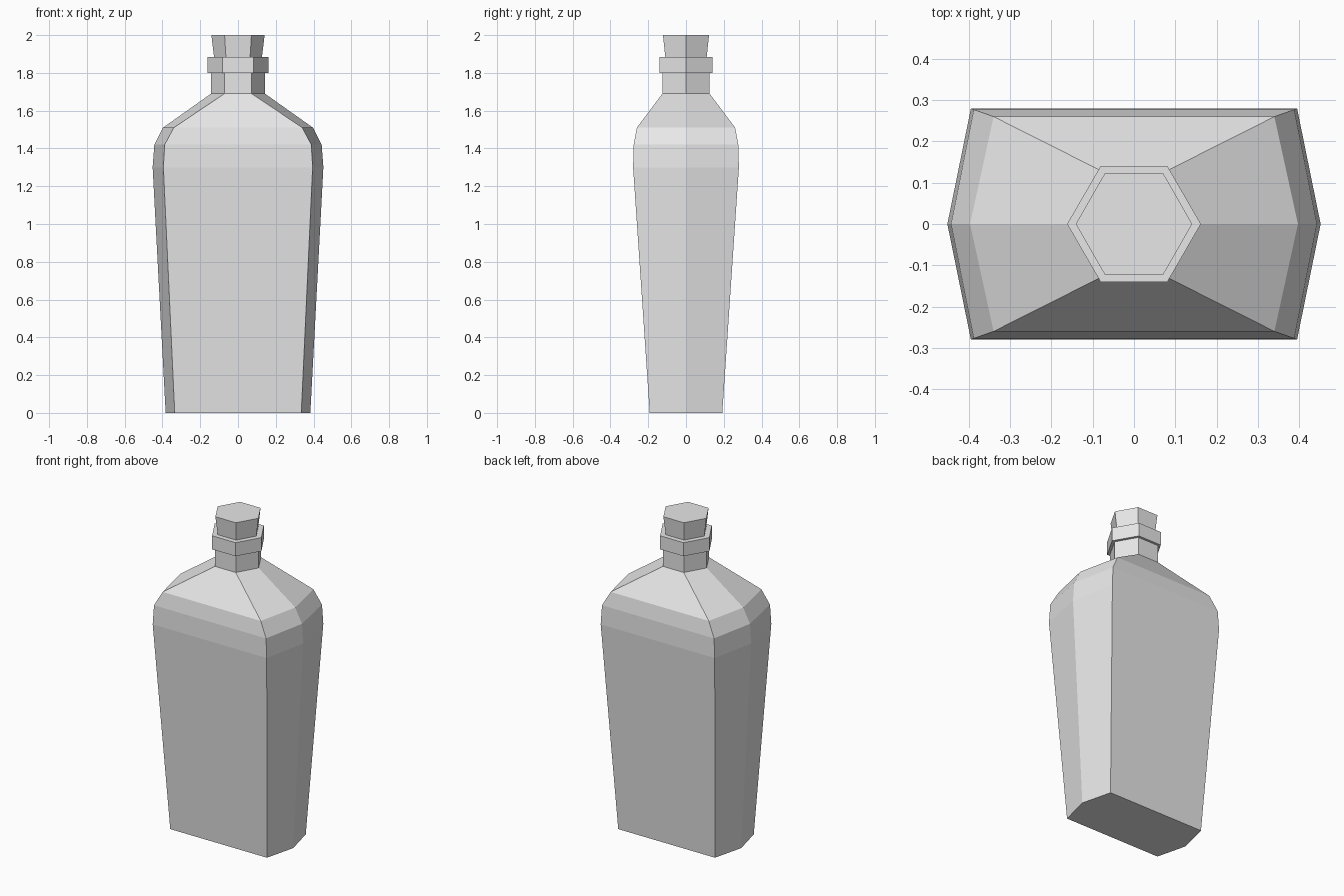
import bpy
import bmesh

cube = bpy.data.objects.get("Cube")
if cube:
    bpy.data.objects.remove(cube, do_unlink=True)

grey = bpy.data.materials.new("plain_grey")
grey.use_nodes = True
colour = (0.8, 0.8, 0.8, 1)
grey.diffuse_color = colour
grey.node_tree.nodes["Principled BSDF"].inputs["Base Color"].default_value = colour


def hex_loft(name, sections):
    """Closed six-sided loft; each section is (z, tip x, corner x, half depth)."""
    bm = bmesh.new()
    rings = []
    for z, tip, corner, depth in sections:
        outline = [(tip, 0), (corner, depth), (-corner, depth),
                   (-tip, 0), (-corner, -depth), (corner, -depth)]
        rings.append([bm.verts.new((x, y, z)) for x, y in outline])
    for low, high in zip(rings, rings[1:]):
        for i in range(6):
            j = (i + 1) % 6
            bm.faces.new((low[i], low[j], high[j], high[i]))
    bm.faces.new(rings[0][::-1])
    bm.faces.new(rings[-1])
    bmesh.ops.recalc_face_normals(bm, faces=bm.faces[:])
    mesh = bpy.data.meshes.new(name)
    bm.to_mesh(mesh)
    bm.free()
    mesh.materials.append(grey)
    obj = bpy.data.objects.new(name, mesh)
    bpy.context.collection.objects.link(obj)
    return obj


# Tapered body with stepped shoulders, running up into the neck
hex_loft("bottle_body", [
    (0, 0.383, 0.335, 0.192),
    (1.30, 0.452, 0.395, 0.28),
    (1.42, 0.443, 0.388, 0.277),
    (1.51, 0.397, 0.34, 0.26),
    (1.69, 0.143, 0.072, 0.125),
    (1.81, 0.143, 0.072, 0.125),
])

# Raised ring around the mouth
hex_loft("neck_collar", [
    (1.80, 0.162, 0.081, 0.14),
    (1.885, 0.162, 0.081, 0.14),
])

# Stopper flaring towards its top
hex_loft("stopper", [
    (1.87, 0.125, 0.063, 0.108),
    (2.0, 0.141, 0.071, 0.122),
])
